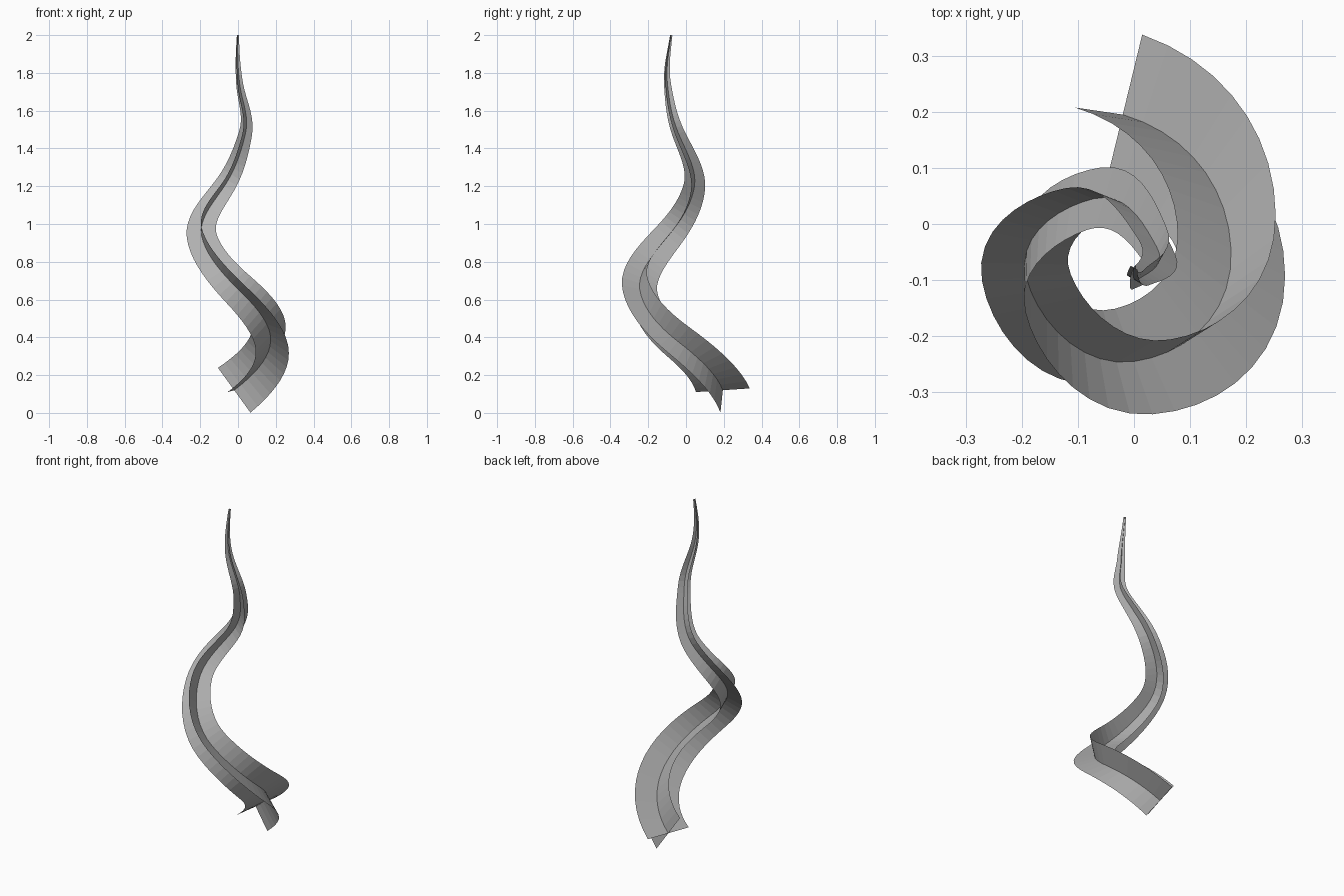
import bpy
from mathutils import Vector

if "Cube" in bpy.data.objects:
    bpy.data.objects.remove(bpy.data.objects["Cube"])

# Spine of the tapering spiral, one point per quarter turn
SPINE = [Vector(p) for p in (
    (-0.02, 0.195, 0.12), (0.173, -0.045, 0.38), (0.0, -0.245, 0.655), (-0.192, -0.095, 0.935),
    (-0.072, 0.045, 1.2), (0.04, -0.04, 1.48), (0.009, -0.098, 1.74), (0.0, -0.078, 2.0))]
STEPS = 9
START_WIDTH, END_WIDTH = 0.147, 0.007

# Mid grey
grey = bpy.data.materials.new("mid_grey")
grey.diffuse_color = (0.45, 0.45, 0.45, 1)
grey.use_nodes = True
grey.node_tree.nodes["Principled BSDF"].inputs["Base Color"].default_value = grey.diffuse_color


def slope(i):
    if i == 0:
        return Vector((0.34, -0.10, 0.26))
    if i == len(SPINE) - 1:
        return Vector((0.01, 0.035, 0.26))
    d = SPINE[i + 1] - SPINE[i - 1]
    return Vector((d.x * 0.785, d.y * 0.785, d.z * 0.5))


def spine_point(u):
    i = min(int(u), len(SPINE) - 2)
    t = u - i
    return (SPINE[i] * (2*t**3 - 3*t**2 + 1) + slope(i) * (t**3 - 2*t**2 + t)
            + SPINE[i + 1] * (3*t**2 - 2*t**3) + slope(i + 1) * (t**3 - t**2))


count = (len(SPINE) - 1) * STEPS
points = [spine_point(k / STEPS) for k in range(count + 1)]

# Carry a twist-free frame along the spine
frames = []
side = Vector((0.035, 0.143, 0.01)).normalized()
old = Vector((0.78, -0.23, 0.59)).normalized()
for k, p in enumerate(points):
    tangent = (points[min(k + 1, count)] - points[max(k - 1, 0)]).normalized()
    if k == 0:
        tangent = old
    side = old.rotation_difference(tangent) @ side
    side = (side - tangent * side.dot(tangent)).normalized()
    frames.append((side.copy(), side.cross(tangent)))
    old = tangent


def ribbon(name, axis):
    verts, faces = [], []
    for k, p in enumerate(points):
        f = (p.z - points[0].z) / (points[-1].z - points[0].z)
        w = END_WIDTH + (START_WIDTH - END_WIDTH) * max(1 - f, 0) ** 1.15
        verts += [p - frames[k][axis] * w, p, p + frames[k][axis] * w]
    for k in range(count):
        for j in (0, 1):
            a = 3 * k + j
            faces.append((a, a + 1, a + 4, a + 3))
    mesh = bpy.data.meshes.new(name)
    mesh.from_pydata(verts, [], faces)
    mesh.materials.append(grey)
    bpy.context.collection.objects.link(bpy.data.objects.new(name, mesh))


# Two crossed ribbons make the four-finned spiral
ribbon("radial_ribbon", 0)
ribbon("upright_ribbon", 1)
